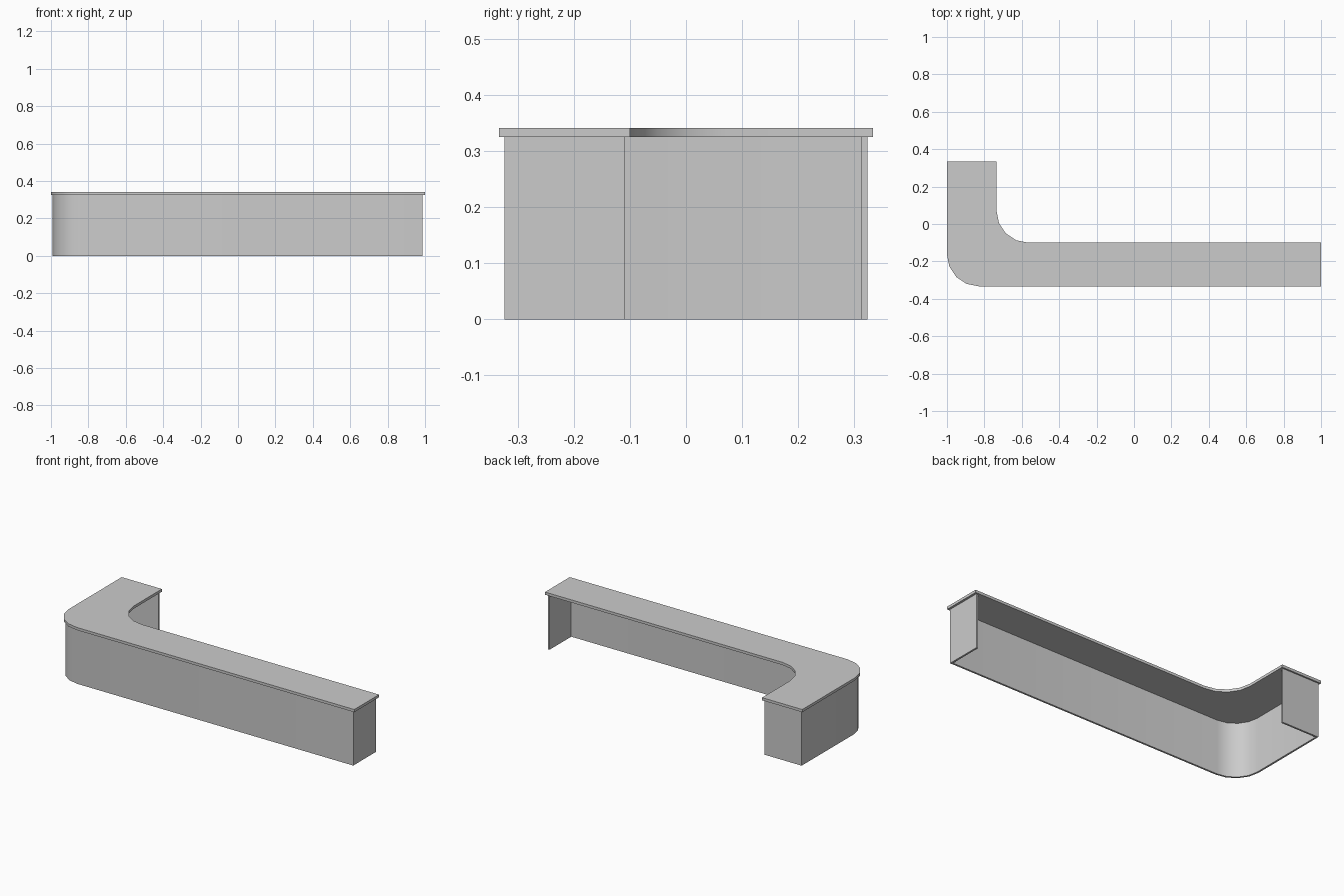
import bpy, bmesh
from math import sin, cos, pi, radians

if "Cube" in bpy.data.objects:
    bpy.data.objects.remove(bpy.data.objects["Cube"])


def arc(cx, cy, r, a0, a1, n=4):
    """Points along an arc, angles in degrees."""
    return [(cx + r * cos(radians(a0 + (a1 - a0) * i / n)),
             cy + r * sin(radians(a0 + (a1 - a0) * i / n))) for i in range(n + 1)]


def extrude_outline(name, pts, z0, z1):
    """Solid prism from a counter-clockwise outline."""
    bm = bmesh.new()
    face = bm.faces.new([bm.verts.new((x, y, z0)) for x, y in pts])
    ext = bmesh.ops.extrude_face_region(bm, geom=[face])
    verts = [v for v in ext["geom"] if isinstance(v, bmesh.types.BMVert)]
    bmesh.ops.translate(bm, verts=verts, vec=(0, 0, z1 - z0))
    bmesh.ops.recalc_face_normals(bm, faces=bm.faces)
    mesh = bpy.data.meshes.new(name)
    bm.to_mesh(mesh)
    bm.free()
    obj = bpy.data.objects.new(name, mesh)
    bpy.context.collection.objects.link(obj)
    bpy.ops.object.select_all(action='DESELECT')
    obj.select_set(True)
    bpy.context.view_layer.objects.active = obj
    bpy.ops.object.shade_smooth_by_angle(angle=radians(30))
    return obj


X, Y = 1.0, 0.333            # half size of the worktop
H, TOP = 0.325, 0.341        # underside and upper face of the worktop
R = 0.17                     # corner radius
LIP, T = 0.0105, 0.011       # worktop overhang and panel thickness
INNER_X, INNER_Y = -0.735, -0.1

# Worktop: L-shaped slab with rounded outer and inner corner
worktop = arc(-X + R, -Y + R, R, 180, 270)
worktop += [(X, -Y), (X, INNER_Y)]
worktop += arc(INNER_X + R, INNER_Y + R, R, 270, 180)
worktop += [(INNER_X, Y), (-X, Y)]
extrude_outline("worktop", worktop, H, TOP)

# Counter front: thin curved wall with a return panel at each end
wx, wy, xr = -X + LIP, Y - 0.009, X - 0.013
cx, cy, r = -X + R, -Y + R, R - 0.0095
ix, iy = INNER_X - 0.01, INNER_Y - 0.01
wall = [(ix, wy), (wx, wy)] + arc(cx, cy, r, 180, 270) + [(xr, -wy), (xr, iy)]
wall += [(xr - T, iy), (xr - T, -wy + T)] + arc(cx, cy, r - T, 270, 180)
wall += [(wx + T, wy - T), (ix, wy - T)]
extrude_outline("counter_front", wall, 0, H)
